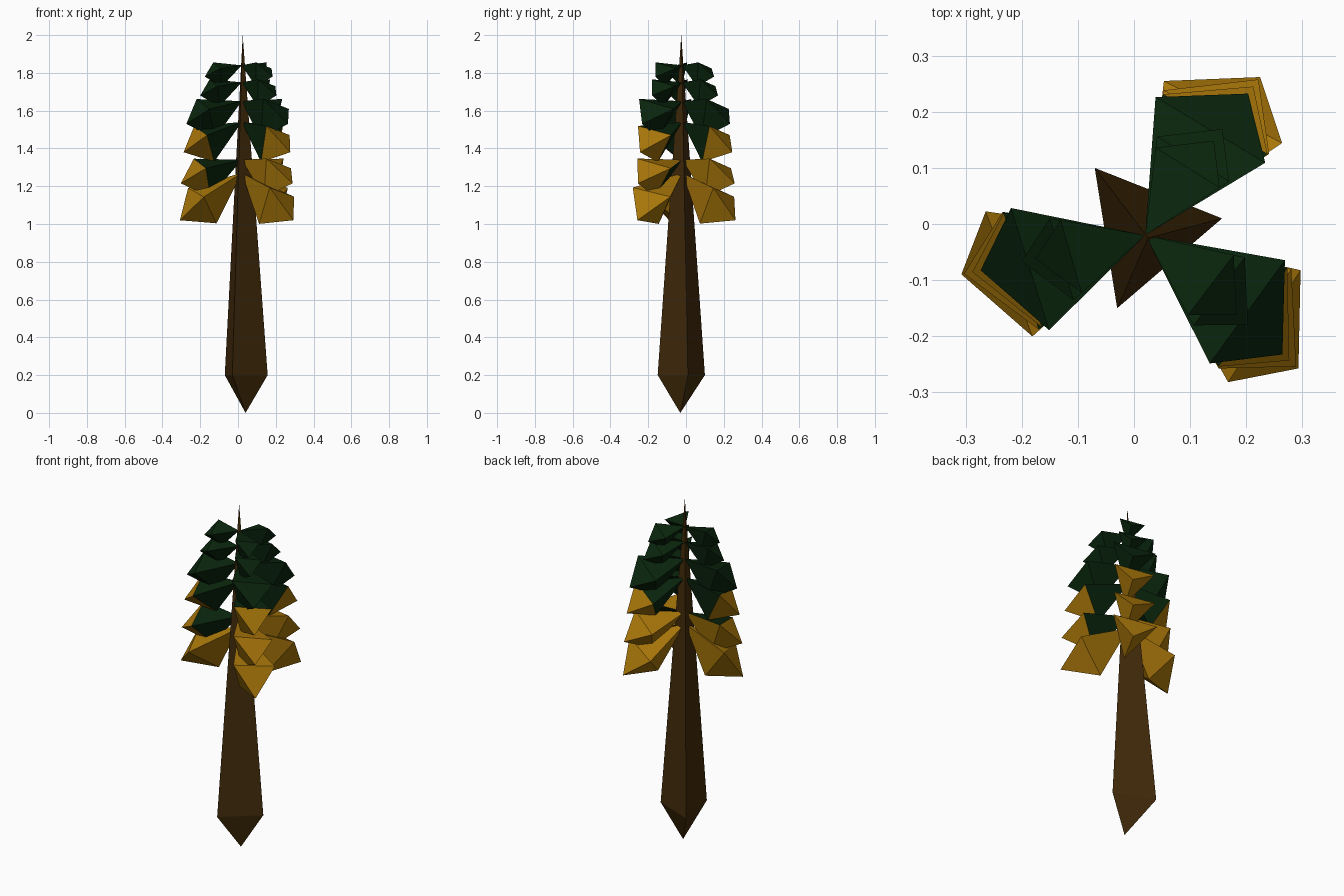
import bpy
import math
from mathutils import Vector

cube = bpy.data.objects.get("Cube")
if cube:
    bpy.data.objects.remove(cube, do_unlink=True)


def make_material(name, color):
    mat = bpy.data.materials.new(name)
    mat.use_nodes = True
    mat.diffuse_color = (*color, 1)
    bsdf = mat.node_tree.nodes["Principled BSDF"]
    bsdf.inputs["Base Color"].default_value = (*color, 1)
    bsdf.inputs["Roughness"].default_value = 0.9
    return mat


BARK = make_material("dark bark brown", (0.056, 0.025, 0.003))
GREEN = make_material("dark leaf green", (0.003, 0.019, 0.004))
GOLD = make_material("autumn gold", (0.40, 0.185, 0.003))


def make_spike(name, tip, ring, cap, materials, face_slots):
    """Three-sided spike: long tip, triangular ring, short cap."""
    verts = [tip, *ring, cap]
    faces = []
    for i in range(3):
        faces.append((0, 1 + i, 1 + (i + 1) % 3))
    for i in range(3):
        faces.append((4, 1 + (i + 1) % 3, 1 + i))
    mesh = bpy.data.meshes.new(name)
    mesh.from_pydata([tuple(v) for v in verts], [], faces)
    for mat in materials:
        mesh.materials.append(mat)
    for poly, slot in zip(mesh.polygons, face_slots):
        poly.material_index = slot
    obj = bpy.data.objects.new(name, mesh)
    bpy.context.collection.objects.link(obj)
    return obj


# Trunk: tall three-sided spike with a short pointed foot
make_spike(
    "trunk",
    Vector((0.025, -0.025, 2.0)),
    [Vector((-0.07, 0.10, 0.2)), Vector((-0.03, -0.15, 0.2)), Vector((0.157, 0.01, 0.2))],
    Vector((0.04, -0.03, 0.0)),
    [BARK], [0] * 6)

# Tiers from the top: tip height, reach, drop, ring radius
TIERS = [
    (1.84, 0.20, 0.06, 0.08),
    (1.75, 0.225, 0.07, 0.09),
    (1.65, 0.30, 0.12, 0.135),
    (1.54, 0.315, 0.16, 0.127),
    (1.34, 0.33, 0.125, 0.13),
    (1.27, 0.335, 0.25, 0.14),
]
# Three branch directions around the trunk, with the reach factor of each
ARMS = {"back": (54, 1.04), "right": (192, 1.0), "left": (-41, 1.08)}
ROLL = 14


def face_colours(tier, arm):
    """Slots for top, left, right spike faces, then the cap faces."""
    if tier < 3:
        return [0] * 6
    if tier == 3:
        return [0] * 3 + [1] * 3
    if tier == 4:
        top = 0 if arm == "right" else 1
        left = 1 if arm == "back" else 0
        return [top, left, 1, 1, 1, 1]
    return [1] * 6


for tier, (height, reach, drop, radius) in enumerate(TIERS):
    for arm, (degrees, factor) in ARMS.items():
        a = math.radians(degrees)
        length = reach * factor
        tip = Vector((0.02, -0.02, height))
        cap = tip + Vector((math.cos(a) * length, math.sin(a) * length, -drop))
        axis = (cap - tip).normalized()
        right = axis.cross(Vector((0, 0, 1))).normalized()
        up = right.cross(axis)
        centre = tip.lerp(cap, 0.63)
        # Ring order: upper right, upper left, bottom
        ring = []
        for angle in (60, -60, 180):
            t = math.radians(angle - ROLL)
            ring.append(centre + radius * (math.sin(t) * right + math.cos(t) * up))
        make_spike(f"foliage_{arm}_{tier + 1}", tip, ring, cap,
                   [GREEN, GOLD], face_colours(tier, arm))
